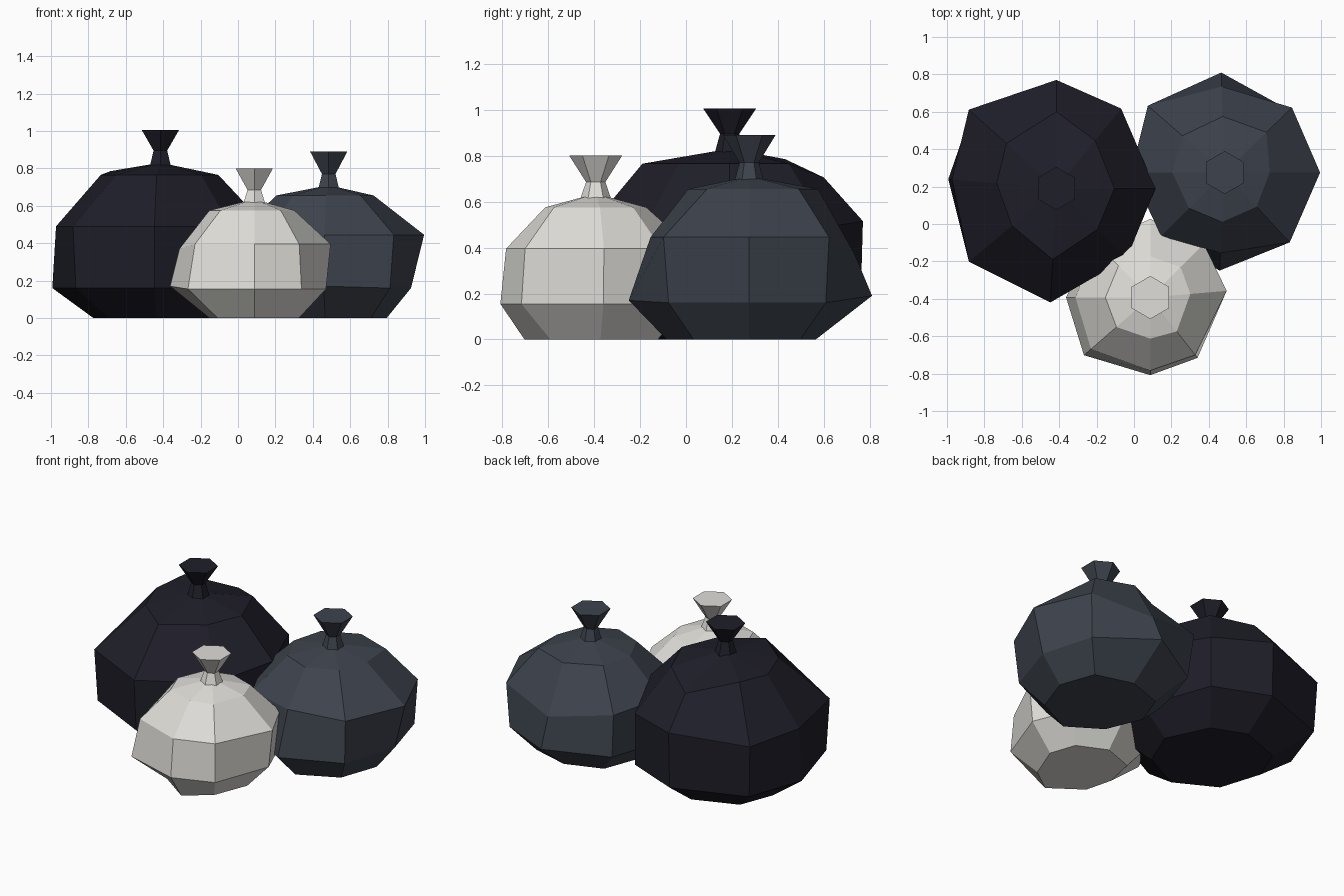
import bpy
import bmesh
from math import cos, sin, radians

if "Cube" in bpy.data.objects:
    bpy.data.objects.remove(bpy.data.objects["Cube"])


def material(name, rgb):
    m = bpy.data.materials.new(name)
    m.diffuse_color = (*rgb, 1)
    m.use_nodes = True
    m.node_tree.nodes["Principled BSDF"].inputs["Base Color"].default_value = m.diffuse_color
    return m


def finish(bm, name, mat):
    bmesh.ops.recalc_face_normals(bm, faces=bm.faces)
    me = bpy.data.meshes.new(name)
    bm.to_mesh(me)
    bm.free()
    me.materials.append(mat)
    ob = bpy.data.objects.new(name, me)
    bpy.context.collection.objects.link(ob)
    return ob


def loft(name, rings, mat, apex=None):
    """Skin stacked rings of points; cap the bottom, then cap or fan the top."""
    bm = bmesh.new()
    loops = [[bm.verts.new(p) for p in ring] for ring in rings]
    n = len(loops[0])
    for a, b in zip(loops, loops[1:]):
        for i in range(n):
            j = (i + 1) % n
            bm.faces.new((a[i], a[j], b[j], b[i]))
    bm.faces.new(loops[0][::-1])
    if apex:
        tip = bm.verts.new(apex)
        for i in range(n):
            bm.faces.new((loops[-1][i], loops[-1][(i + 1) % n], tip))
    else:
        bm.faces.new(loops[-1])
    return finish(bm, name, mat)


def ring(cx, cy, z, radii, angles, uneven=None):
    """Lumpy ring: radius and angle per corner, optional corner heights."""
    uneven = uneven or {}
    return [(cx + r * cos(radians(a)), cy + r * sin(radians(a)),
             uneven.get(i, z)) for i, (r, a) in enumerate(zip(radii, angles))]


def bag(name, mat, cx, cy, angles, rows, peak, neck):
    # sagging body: eight lumpy sides
    loft(name + "_body",
         [ring(cx, cy, z, radii, angles, up) for z, radii, up in rows],
         mat, (cx, cy, peak))
    # gathered neck and flared tie: six sides
    base, joint, top = neck
    loft(name + "_tied_neck",
         [ring(cx, cy, z, [r] * 6, range(30, 390, 60))
          for z, r in ((base, .068), (joint, .042), (top, .115))], mat)


black = material("black plastic", (.0135, .0132, .0225))
slate = material("slate plastic", (.047, .056, .074))
white = material("white plastic", (.74, .73, .69))

# rows: height, radii near 0, 45, ... 315 degrees, corner heights that differ
bag("black_bag", black, -.415, .19, [0, 51, 90, 138, 175, 220, 267, 315], [
    (0, [.34, .34, .35, .37, .36, .36, .37, .34], None),
    (.16, [.50, .55, .57, .61, .58, .59, .59, .53], None),
    (.49, [.53, .55, .58, .63, .56, .61, .61, .53], {0: .53, 2: .515}),
    (.765, [.31, .33, .41, .36, .32, .31, .38, .31], {2: .705, 3: .785}),
], .83, (.80, .895, 1.005))

bag("slate_bag", slate, .485, .275, [0, 44, 92, 139, 180, 225, 267, 313], [
    (0, [.31, .32, .29, .32, .32, .32, .36, .33], None),
    (.16, [.44, .48, .535, .51, .49, .48, .525, .48], {2: .19, 6: .17}),
    (.445, [.51, .50, .46, .545, .50, .48, .43, .51], {2: .37}),
    (.655, [.24, .31, .30, .30, .28, .27, .265, .25], None),
], .71, (.675, .77, .89))

bag("white_bag", white, .087, -.393, [5, 45, 90, 135, 180, 221, 270, 308], [
    (0, [.24, .26, .27, .28, .24, .26, .31, .25], None),
    (.155, [.385, .40, .41, .44, .45, .47, .415, .41], {4: .17}),
    (.395, [.41, .405, .42, .41, .40, .42, .39, .39], {4: .37}),
    (.575, [.215, .23, .22, .24, .24, .24, .22, .23], None),
], .635, (.61, .685, .80))
